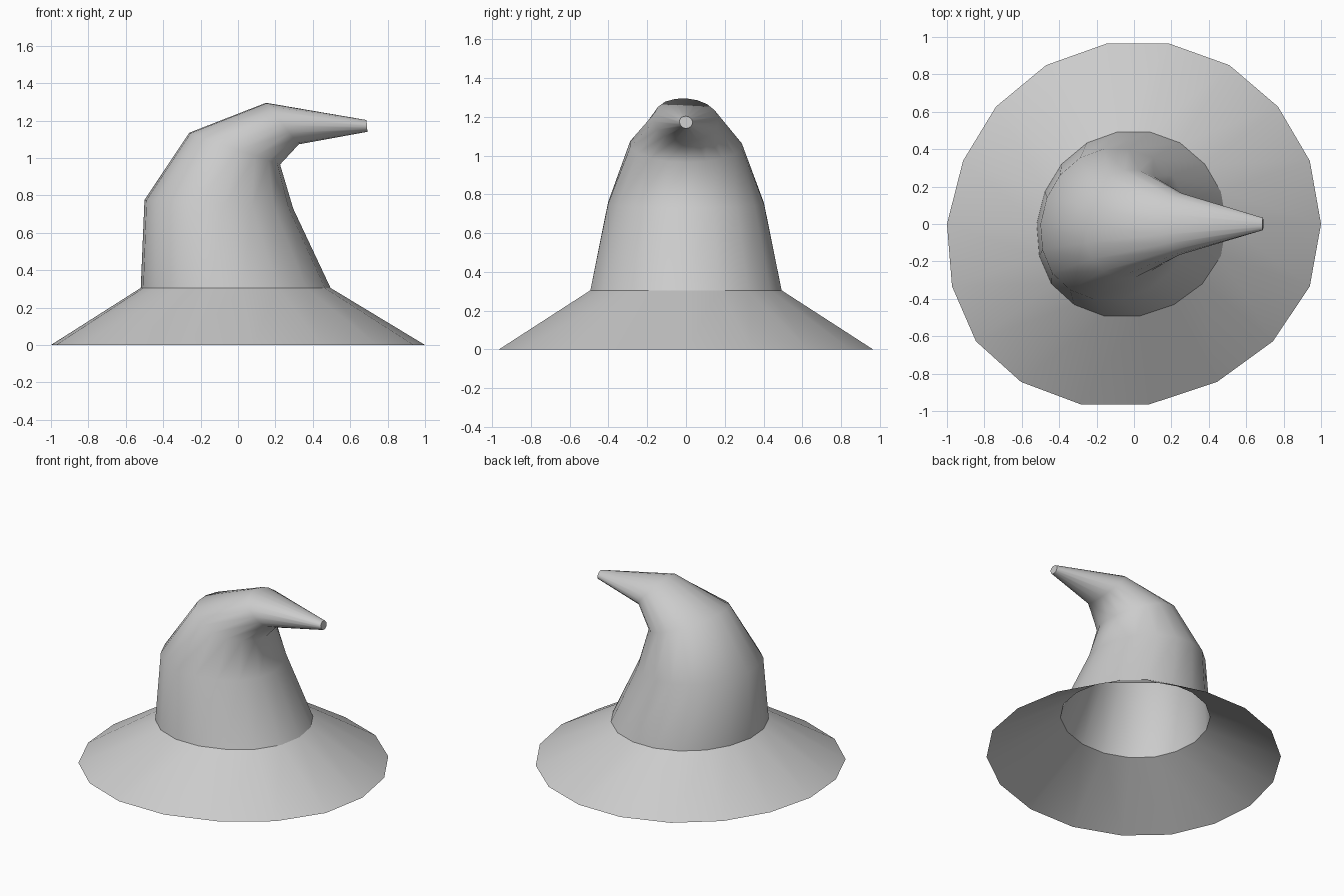
import bpy, bmesh

if "Cube" in bpy.data.objects:
    bpy.data.objects.remove(bpy.data.objects["Cube"])

# Slightly irregular 18-sided outline, reused at every level (unit size)
UPPER = [(1, 0), (.94, .35), (.77, .65), (.51, .88), (.187, 1), (-.145, 1),
         (-.47, .88), (-.738, .65), (-.914, .35)]
LOWER = [(-1, 0), (-.973, -.345), (-.845, -.65), (-.604, -.875), (-.283, -1),
         (.08, -1), (.444, -.875), (.743, -.65), (.94, -.345)]
OUTLINE = UPPER + LOWER

# Tilted rings: left x, left z, right x, right z, half depth in y
RINGS = [(-1, 0, 1, 0, .965),
         (-.52, .305, .495, .305, .493),
         (-.5, .775, .295, .73, .402),
         (-.26, 1.135, .225, .965, .288),
         (.15, 1.295, .325, 1.073, .165),
         (.687, 1.203, .692, 1.14, .033)]
SHARP = (0, 1, 5)

bm = bmesh.new()
loops = []
for lx, lz, rx, rz, d in RINGS:
    loops.append([bm.verts.new((lx + (rx - lx) * (u + 1) / 2, d * v,
                                lz + (rz - lz) * (u + 1) / 2)) for u, v in OUTLINE])

# Brim and bent crown walls, open underneath
n = len(OUTLINE)
for a, b in zip(loops, loops[1:]):
    for i in range(n):
        j = (i + 1) % n
        bm.faces.new((a[i], a[j], b[j], b[i]))

# Closed tip
bm.faces.new(loops[-1])
for f in bm.faces:
    f.smooth = True

# Creases at the brim edge, crown base and tip
for k in SHARP:
    for i in range(n):
        bm.edges.get((loops[k][i], loops[k][(i + 1) % n])).smooth = False

mesh = bpy.data.meshes.new("pointed_hat")
bm.to_mesh(mesh)
bm.free()
hat = bpy.data.objects.new("pointed_hat", mesh)
bpy.context.collection.objects.link(hat)
